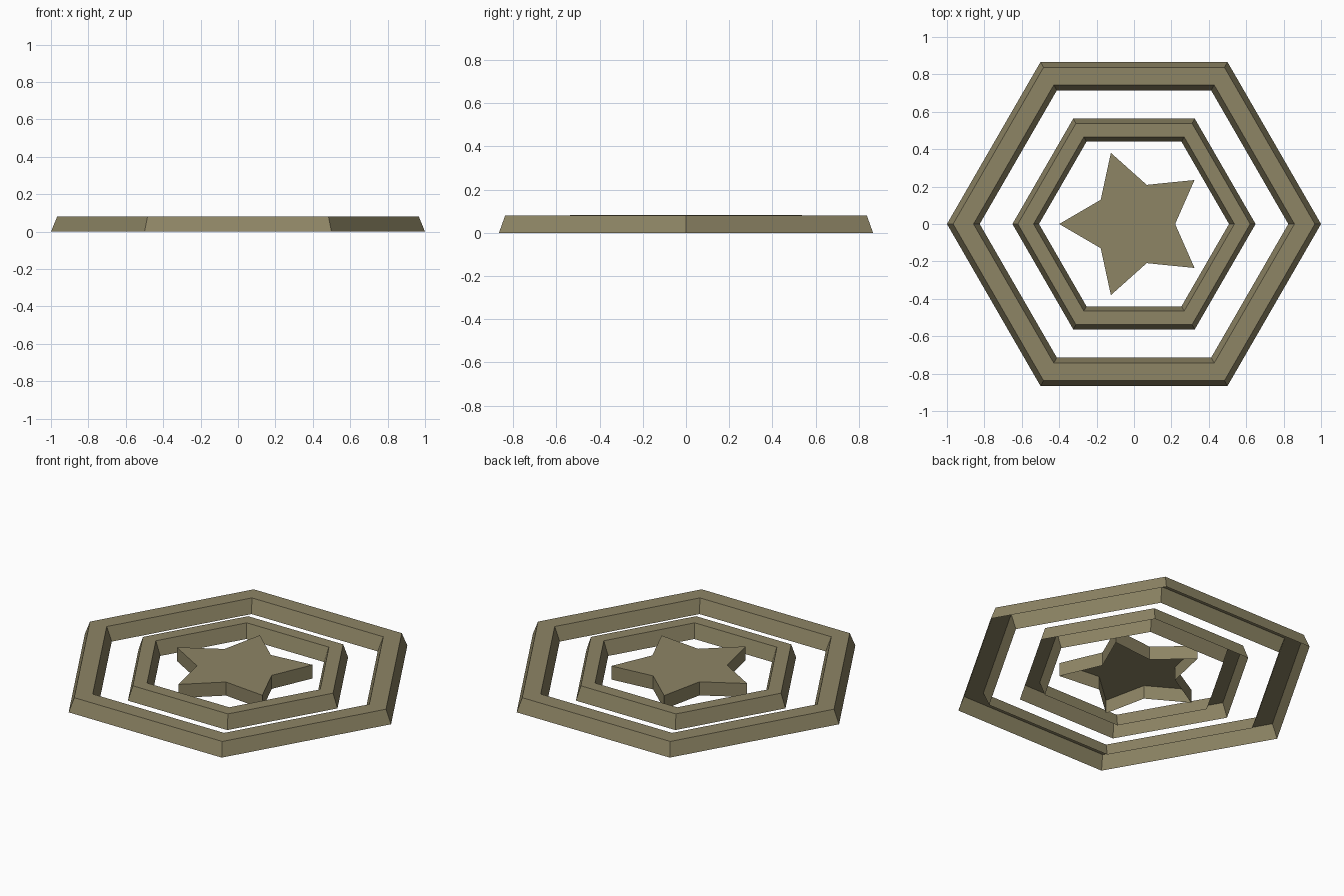
import bpy
import bmesh
from math import cos, sin, pi

if "Cube" in bpy.data.objects:
    bpy.data.objects.remove(bpy.data.objects["Cube"])


def loop(bm, radii, z, count, start=0.0):
    # Closed outline; radii alternate around the loop
    verts = []
    for i in range(count):
        a = start + 2 * pi * i / count
        r = radii[i % len(radii)]
        verts.append(bm.verts.new((r * cos(a), r * sin(a), z)))
    return verts


def bridge(bm, a, b):
    n = len(a)
    for i in range(n):
        j = (i + 1) % n
        bm.faces.new((a[i], a[j], b[j], b[i]))


def finish(bm, name):
    mesh = bpy.data.meshes.new(name)
    bm.to_mesh(mesh)
    bm.free()
    obj = bpy.data.objects.new(name, mesh)
    bpy.context.collection.objects.link(obj)
    mat = bpy.data.materials.get("olive") or bpy.data.materials.new("olive")
    mat.diffuse_color = (0.27, 0.235, 0.13, 1)
    mat.use_nodes = True
    mat.node_tree.nodes["Principled BSDF"].inputs["Base Color"].default_value = mat.diffuse_color
    mesh.materials.append(mat)


def hex_ring(name, profile):
    # Sweep an open (radius, z) channel profile round a hexagon
    bm = bmesh.new()
    loops = [loop(bm, [r], z, 6) for r, z in profile]
    for a, b in zip(loops, loops[1:]):
        bridge(bm, a, b)
    finish(bm, name)


# Tapered hexagonal rings, hollow underneath
hex_ring("outer_ring", [(1.0, 0), (0.967, 0.08), (0.858, 0.08), (0.825, 0)])
hex_ring("inner_ring", [(0.65, 0), (0.621, 0.082), (0.537, 0.082), (0.508, 0)])

# Five-pointed star, straight walls, hollow underneath
bm = bmesh.new()
bottom = loop(bm, [0.4, 0.22], 0, 10, pi)
top = loop(bm, [0.4, 0.22], 0.08, 10, pi)
bridge(bm, bottom, top)
bm.faces.new(top)
finish(bm, "star")
